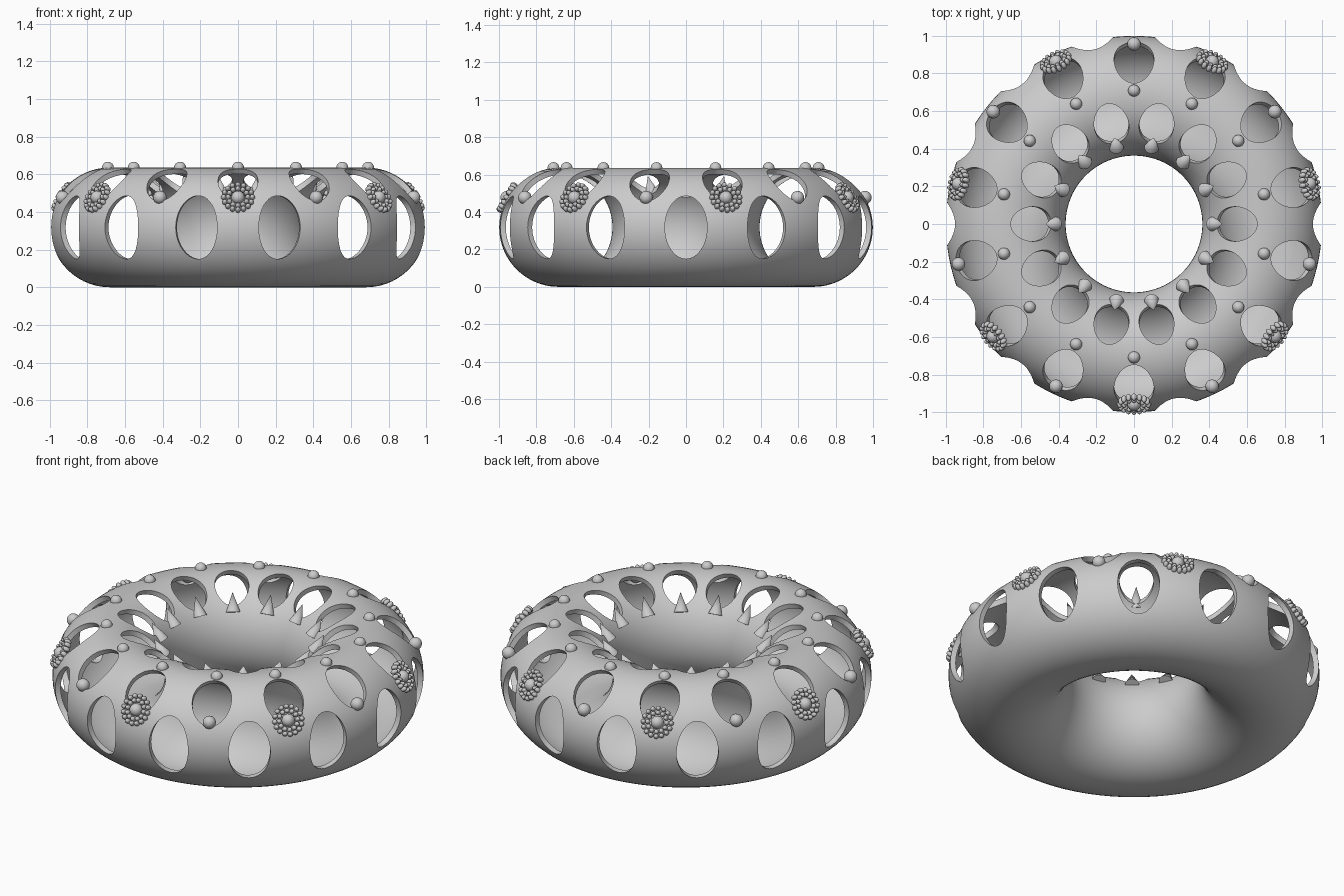
import bpy, bmesh
from math import sin, cos, pi, radians
from mathutils import Matrix, Vector

if "Cube" in bpy.data.objects:
    bpy.data.objects.remove(bpy.data.objects["Cube"])

RING, TUBE, COUNT = 0.681, 0.318, 14
STEP = 2 * pi / COUNT

grey = bpy.data.materials.new("plain_grey")
grey.use_nodes = True
grey.diffuse_color = (0.6, 0.6, 0.6, 1)
grey.node_tree.nodes["Principled BSDF"].inputs["Base Color"].default_value = (0.6, 0.6, 0.6, 1)


def frame(turn, phi, tilt=None):
    """Local frame on the tube: X along the ring, Y up the tube, Z out of it."""
    radial = Vector((cos(turn), sin(turn), 0))
    up = Vector((0, 0, 1))
    place = radial * (RING + TUBE * cos(phi)) + up * (TUBE + TUBE * sin(phi))
    tilt = phi if tilt is None else tilt
    z = radial * cos(tilt) + up * sin(tilt)
    x = Vector((-sin(turn), cos(turn), 0))
    m = Matrix((x, z.cross(x), z)).transposed().to_4x4()
    m.translation = place
    return m


def angles(half_step):
    return [-pi / 2 + STEP * (i + (0.5 if half_step else 0)) for i in range(COUNT)]


def to_object(name, bm):
    mesh = bpy.data.meshes.new(name)
    bm.to_mesh(mesh)
    bm.free()
    obj = bpy.data.objects.new(name, mesh)
    bpy.context.collection.objects.link(obj)
    mesh.materials.append(grey)
    return obj


def smooth(obj, angle=35):
    bpy.ops.object.select_all(action="DESELECT")
    obj.select_set(True)
    bpy.context.view_layer.objects.active = obj
    bpy.ops.object.shade_smooth_by_angle(angle=radians(angle))


def ball(bm, matrix, radius, u=16, v=10):
    bmesh.ops.create_uvsphere(bm, u_segments=u, v_segments=v, radius=radius, matrix=matrix)


# Hollow ring shell
bpy.ops.mesh.primitive_torus_add(location=(0, 0, TUBE), major_radius=RING, minor_radius=TUBE,
                                 major_segments=140, minor_segments=56)
shell = bpy.context.object
shell.name = "ring_shell"
shell.data.materials.append(grey)
wall = shell.modifiers.new("wall", "SOLIDIFY")
wall.thickness, wall.offset = 0.03, -1

# Oval windows: name, shifted by half a step, tube angle, half width, half height
for name, half, phi, wide, high in (("side_windows", True, 0, 0.113, 0.168),
                                    ("upper_windows", False, 52, 0.106, 0.138),
                                    ("inner_windows", True, 117, 0.092, 0.12)):
    bm = bmesh.new()
    for turn in angles(half):
        m = frame(turn, radians(phi)) @ Matrix.Translation((0, 0, -0.03))
        m = m @ Matrix.Diagonal((wide, high, 1, 1))
        bmesh.ops.create_cone(bm, cap_ends=True, segments=40, radius1=1, radius2=1,
                              depth=0.16, matrix=m)
    cutter = to_object(name + "_cutter", bm)
    cutter.hide_render = True
    cutter.hide_set(True)
    cut = shell.modifiers.new(name, "BOOLEAN")
    cut.operation, cut.solver, cut.object = "DIFFERENCE", "EXACT", cutter

# Bake the windows into the shell and drop the cutters
graph = bpy.context.evaluated_depsgraph_get()
shell.data = bpy.data.meshes.new_from_object(shell.evaluated_get(graph))
shell.modifiers.clear()
for obj in [o for o in bpy.data.objects if o.name.endswith("_cutter")]:
    bpy.data.objects.remove(obj)
smooth(shell)

# Round studs above and below every upper window
for name, phi, radius in (("top_studs", 85, 0.032), ("outer_studs", 30, 0.036)):
    bm = bmesh.new()
    for turn in angles(False):
        ball(bm, frame(turn, radians(phi)), radius)
    smooth(to_object(name, bm), 60)

# Bead rosettes around every second outer stud
bm = bmesh.new()
for turn in angles(False)[::2]:
    base = frame(turn, radians(30))
    for beads, radius in ((12, 0.052), (16, 0.076)):
        for i in range(beads):
            a = 2 * pi * i / beads
            spot = Matrix.Translation((radius * cos(a), radius * sin(a), 0))
            ball(bm, base @ spot @ Matrix.Diagonal((1, 1, 1.5, 1)), 0.014, 10, 7)
smooth(to_object("bead_rosettes", bm), 60)

# Spikes standing at the lower edge of the inner windows
bm = bmesh.new()
for turn in angles(True):
    m = frame(turn, radians(145), radians(62)) @ Matrix.Translation((0, 0, 0.05))
    bmesh.ops.create_cone(bm, cap_ends=True, segments=24, radius1=0.039, radius2=0,
                          depth=0.11, matrix=m)
smooth(to_object("inner_spikes", bm))
